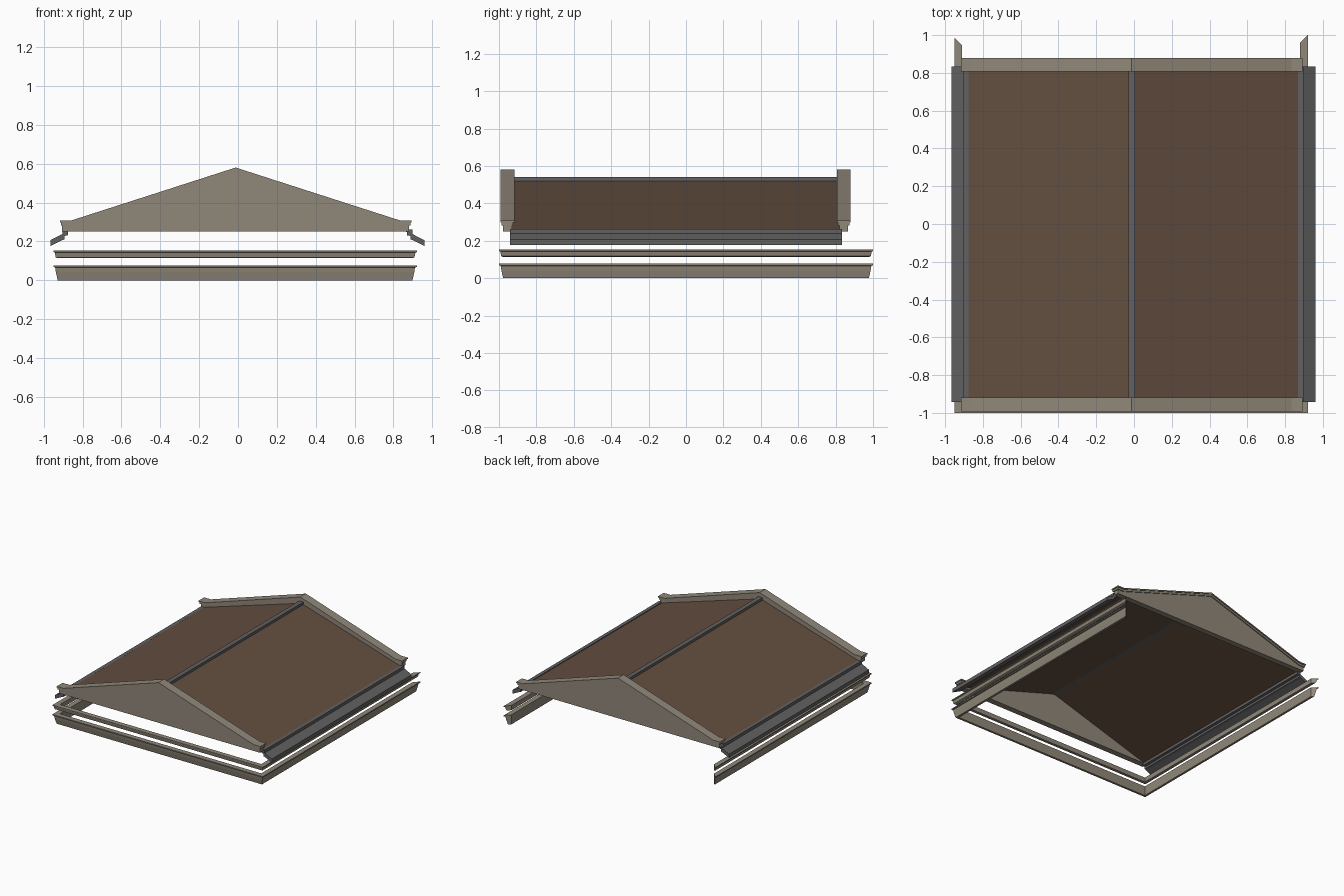
import bpy

cube = bpy.data.objects.get("Cube")
if cube:
    bpy.data.objects.remove(cube, do_unlink=True)


def material(name, rgb):
    m = bpy.data.materials.new(name)
    m.use_nodes = True
    m.diffuse_color = (*rgb, 1)
    bsdf = m.node_tree.nodes["Principled BSDF"]
    bsdf.inputs["Base Color"].default_value = (*rgb, 1)
    bsdf.inputs["Roughness"].default_value = 0.8
    return m


STONE = material("warm grey stone", (0.28, 0.245, 0.195))
ROOF = material("brown roofing", (0.125, 0.076, 0.05))
METAL = material("dark grey metal", (0.12, 0.12, 0.123))


def loft(name, sections, mat):
    """Join equal closed cross-sections and cap both ends."""
    n = len(sections[0])
    verts = [p for s in sections for p in s]
    faces = [tuple(range(n)), tuple(range(len(verts) - n, len(verts)))]
    for s in range(len(sections) - 1):
        for i in range(n):
            j = (i + 1) % n
            faces.append((s * n + i, s * n + j, s * n + n + j, s * n + n + i))
    mesh = bpy.data.meshes.new(name)
    mesh.from_pydata(verts, [], faces)
    mesh.materials.append(mat)
    obj = bpy.data.objects.new(name, mesh)
    bpy.context.collection.objects.link(obj)
    bpy.context.view_layer.objects.active = obj
    obj.select_set(True)
    bpy.ops.object.mode_set(mode="EDIT")
    bpy.ops.mesh.select_all(action="SELECT")
    bpy.ops.mesh.normals_make_consistent(inside=False)
    bpy.ops.object.mode_set(mode="OBJECT")
    obj.select_set(False)
    return obj


def extrude_y(name, outline, y0, y1, mat):
    return loft(name, [[(x, y, z) for x, z in outline] for y in (y0, y1)], mat)


# Cornice bands: mitred mouldings round the front and both sides, open at the back
def cornice(name, profile):
    path = [(-0.95, 0.985, 1), (-0.95, -1, 1), (0.92, -1, -1), (0.92, 1, -1)]
    sections = []
    for x, y, inward in path:
        sy = 1 if y < 0 else -1
        sections.append([(x + inward * d, y + sy * d, z) for d, z in profile])
    loft(name, sections, STONE)


cornice("lower_cornice", [(0, 0.077), (0, 0.068), (0.009, 0.066), (0.013, 0.04),
                          (0.022, 0), (0.04, 0), (0.04, 0.077)])
cornice("upper_cornice", [(0, 0.152), (0, 0.145), (0.007, 0.142), (0.012, 0.118),
                          (0.02, 0.114), (0.04, 0.114), (0.04, 0.152)])

# Gable walls with a raked coping that turns level at the eaves
MID, PEAK = -0.012, 0.58
SHOULDER, EAVE_Z = 0.845, 0.308


def rake(half, drop):
    return [(MID - half, EAVE_Z - drop), (MID - SHOULDER, EAVE_Z - drop),
            (MID, PEAK - drop),
            (MID + SHOULDER, EAVE_Z - drop), (MID + half, EAVE_Z - drop)]


def gable(side, y_out, y_in):
    s = 1 if y_in > y_out else -1
    wall = [(MID - 0.893, 0.25)] + rake(0.893, 0.012) + [(MID + 0.893, 0.25)]
    extrude_y(side + "_gable_wall", wall, y_out + s * 0.013, y_in - s * 0.013, STONE)
    bed = rake(0.9, 0.006) + rake(0.9, 0.026)[::-1]
    extrude_y(side + "_gable_moulding", bed, y_out + s * 0.006, y_in - s * 0.006, STONE)
    cap = rake(0.905, 0) + rake(0.905, 0.01)[::-1]
    extrude_y(side + "_gable_coping", cap, y_out, y_in, STONE)


gable("front", -0.992, -0.918)
gable("back", 0.88, 0.808)

# Roof slopes, ridge and eave gutters
for side, s in (("left", 1), ("right", -1)):
    slope = [(MID, 0.525), (MID + s * 0.885, 0.255),
             (MID + s * 0.885, 0.247), (MID, 0.517)]
    extrude_y(side + "_roof_slope", slope, -0.935, 0.825, ROOF)
    gutter = [(0.872, 0.262), (0.9, 0.262), (0.9, 0.238), (0.963, 0.206),
              (0.963, 0.176), (0.905, 0.205), (0.89, 0.21), (0.89, 0.228),
              (0.872, 0.232)]
    extrude_y(side + "_eave_gutter", [(s * x - 0.003, z) for x, z in gutter],
              -0.942, 0.834, METAL)

ridge = [(MID - 0.018, 0.512), (MID - 0.018, 0.54), (MID + 0.018, 0.54), (MID + 0.018, 0.512)]
extrude_y("ridge_bar", ridge, -0.93, 0.82, METAL)
